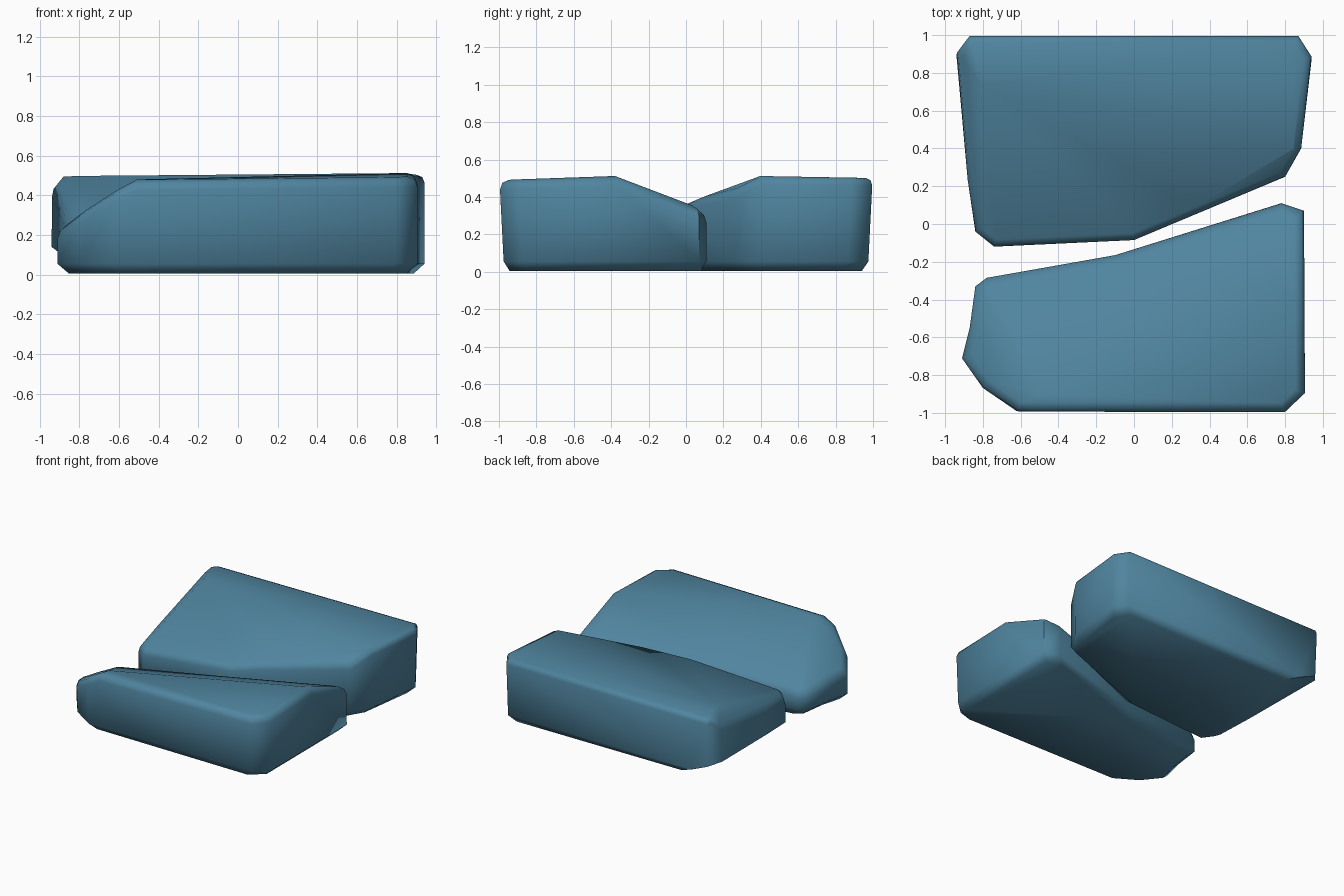
import bpy, bmesh, math
from mathutils import Vector

cube = bpy.data.objects.get("Cube")
if cube:
    bpy.data.objects.remove(cube, do_unlink=True)

# Blue stone
stone = bpy.data.materials.new("blue_stone")
stone.use_nodes = True
colour = (0.08, 0.235, 0.35, 1)
stone.diffuse_color = colour
stone.node_tree.nodes["Principled BSDF"].inputs["Base Color"].default_value = colour

BASE, TOP, RIM = 0.005, 0.55, 0.055


def slice_off(bm, plane, side):
    """Remove what lies above (side 1) or below (side -1) the plane z = ax + by + c."""
    a, b, c = plane
    geom = bm.verts[:] + bm.edges[:] + bm.faces[:]
    result = bmesh.ops.bisect_plane(bm, geom=geom, dist=1e-5, plane_co=(0, 0, c),
                                    plane_no=Vector((-a, -b, 1)).normalized() * side,
                                    clear_outer=True)
    edges = [e for e in result["geom_cut"] if isinstance(e, bmesh.types.BMEdge)]
    bmesh.ops.holes_fill(bm, edges=[e for e in edges if e.is_boundary], sides=0)


def make_slab(name, outline, top_cuts, under_cuts=()):
    """Loft an outline upward, slice it with planes, soften the upper rim."""
    bm = bmesh.new()
    centre = sum((Vector(p) for p in outline), Vector((0, 0))) / len(outline)

    # Rings: inset underside, lower rim, full-width top
    rings = []
    for z, inset, lean in ((BASE, 0.06, 0.97), (RIM, 0, 0.975), (TOP, 0, 1)):
        ring = []
        for p in outline:
            v = Vector(p)
            v -= (v - centre).normalized() * inset
            if abs(v.y) > 0.8:
                v.y *= lean
            ring.append(bm.verts.new((v.x, v.y, z)))
        rings.append(ring)
    bm.faces.new(list(reversed(rings[0])))
    bm.faces.new(rings[-1])
    for low, high in zip(rings, rings[1:]):
        for i in range(len(low)):
            j = (i + 1) % len(low)
            bm.faces.new((low[i], low[j], high[j], high[i]))

    # Sloping and chipped planes
    for plane in top_cuts:
        slice_off(bm, plane, 1)
    for plane in under_cuts:
        slice_off(bm, plane, -1)
    bmesh.ops.remove_doubles(bm, verts=bm.verts[:], dist=0.035)
    bmesh.ops.recalc_face_normals(bm, faces=bm.faces[:])

    # Rounded upper rim
    bm.normal_update()
    rim = [e for e in bm.edges if len(e.link_faces) == 2
           and max(f.normal.z for f in e.link_faces) > 0.6
           and min(f.normal.z for f in e.link_faces) < 0.4]
    bmesh.ops.bevel(bm, geom=rim, offset=0.05, segments=2, profile=0.5,
                    affect='EDGES', clamp_overlap=True)
    bmesh.ops.triangulate(bm, faces=[f for f in bm.faces if len(f.verts) > 4])
    bmesh.ops.recalc_face_normals(bm, faces=bm.faces[:])

    mesh = bpy.data.meshes.new(name)
    bm.to_mesh(mesh)
    bm.free()
    mesh.materials.append(stone)
    obj = bpy.data.objects.new(name, mesh)
    bpy.context.collection.objects.link(obj)
    bpy.ops.object.select_all(action='DESELECT')
    obj.select_set(True)
    bpy.context.view_layer.objects.active = obj
    bpy.ops.object.shade_smooth_by_angle(angle=math.radians(55))


# Front slab: top, slope to the gap, chipped corner
make_slab("front_slab",
          [(-0.62, -1), (0.8, -1), (0.905, -0.9), (0.9, 0.07), (0.78, 0.11),
           (-0.1, -0.165), (-0.78, -0.285), (-0.84, -0.33), (-0.87, -0.55),
           (-0.91, -0.71), (-0.8, -0.88)],
          [(0.01, 0.035, 0.517), (0.171, -0.38, 0.222), (0.522, -0.169, 0.585)])

# Back slab: top, slope to the gap, worn gap edge, chipped end, worn underside
make_slab("back_slab",
          [(0.87, 1), (-0.87, 1), (-0.94, 0.91), (-0.88, 0.23), (-0.84, -0.04),
           (-0.74, -0.12), (0, -0.085), (0.8, 0.25), (0.885, 0.4), (0.94, 0.89)],
          [(0.005, -0.018, 0.515), (0.063, 0.267, 0.353), (-0.139, 0.6, 0.391),
           (0.84, 0.29, 0.965)],
          [(-0.423, 0.031, -0.285)])
